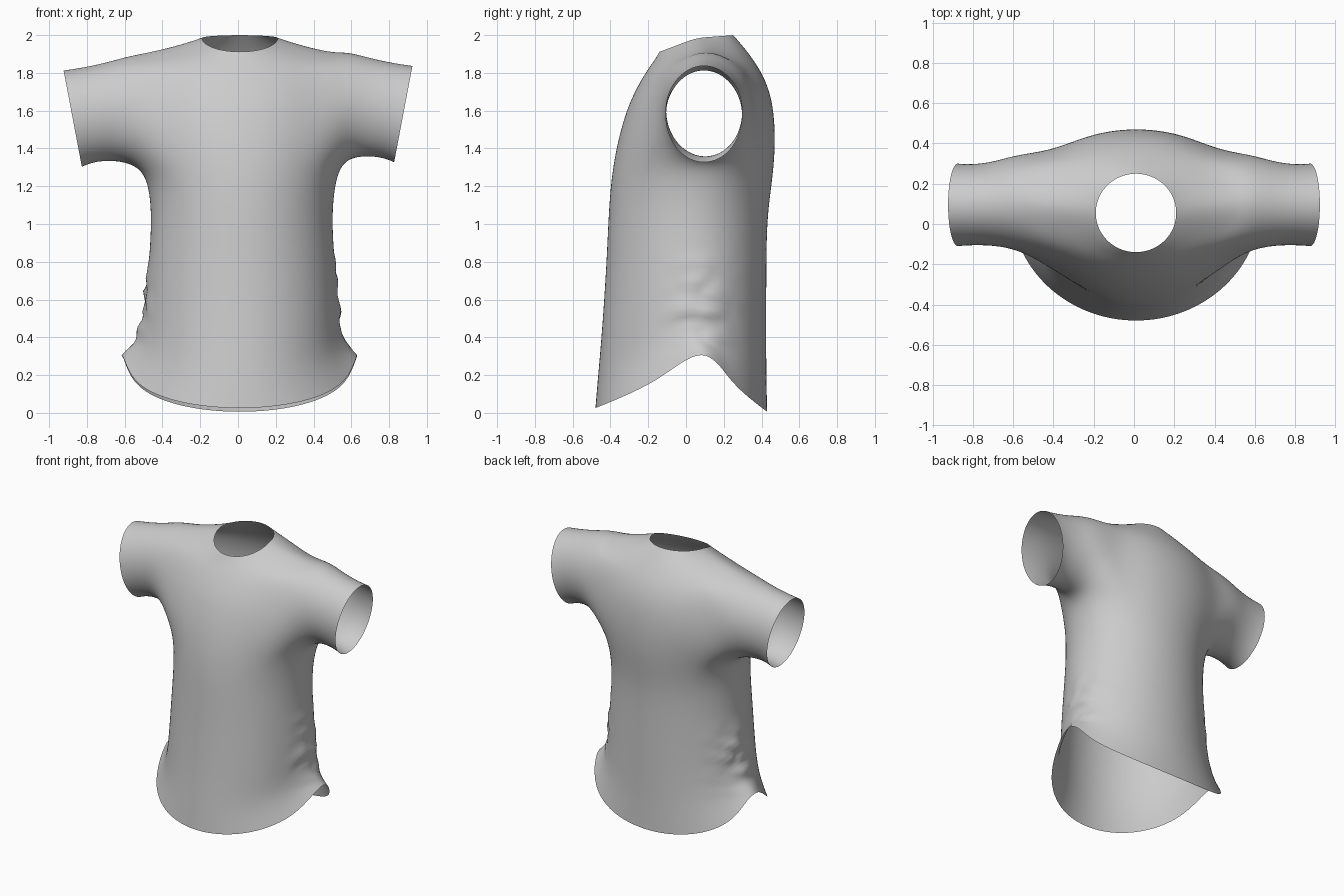
import bpy, bmesh, math
from mathutils import Vector, noise

cube = bpy.data.objects.get("Cube")
if cube:
    bpy.data.objects.remove(cube, do_unlink=True)

COLS = 16
SIDE = COLS // 4
cloth = bpy.data.materials.new("grey cloth")
cloth.use_nodes = True
grey = (0.6, 0.6, 0.6, 1)
cloth.diffuse_color = grey
cloth.node_tree.nodes["Principled BSDF"].inputs["Base Color"].default_value = grey

# Body rings: half width, front y, side y, back y, front z, side z, back z, drop exponent
BODY = [
    (0.62, -0.48, 0.10, 0.43, 0.02, 0.37, 0.00, 0.65),   # hem
    (0.53, -0.465, 0.08, 0.425, 0.20, 0.43, 0.20, 0.8),
    (0.51, -0.445, 0.05, 0.425, 0.42, 0.56, 0.42, 1),
    (0.49, -0.42, 0.04, 0.425, 0.80, 0.82, 0.80, 1),
    (0.475, -0.41, 0.05, 0.43, 1.05, 1.05, 1.05, 1),
    (0.50, -0.395, 0.08, 0.46, 1.25, 1.27, 1.25, 1),     # armpit
    (0.57, -0.36, 0.10, 0.475, 1.45, 1.45, 1.45, 1),
    (0.57, -0.30, 0.10, 0.46, 1.65, 1.65, 1.65, 1),
    (0.50, -0.22, 0.10, 0.41, 1.79, 1.92, 1.79, 1),      # shoulder
    (0.33, -0.17, 0.08, 0.32, 1.86, 1.95, 1.92, 1),
    (0.20, -0.14, 0.055, 0.25, 1.91, 1.985, 2.00, 1),    # neck
]
ARMPIT, SHOULDER = 5, 8

# Sleeve rings: top x, bottom x, centre y, centre z, y radius, z radius
SLEEVE = [
    (0.58, 0.58, 0.11, 1.62, 0.235, 0.28),
    (0.72, 0.70, 0.10, 1.605, 0.205, 0.255),
    (0.85, 0.78, 0.095, 1.585, 0.20, 0.25),
    (0.925, 0.825, 0.095, 1.57, 0.205, 0.255),
]


def body_ring(bm, hw, yf, ys, yb, zf, zs, zb, power):
    ring = []
    low = 0.02 if 0.5 < zs < 1.3 else 0.01
    for k in range(COLS):
        a = 2 * math.pi * k / COLS
        c = math.cos(a)
        y_end, z_end = (yf, zf) if c > 0 else (yb, zb)
        x = low + 1.025 * hw * math.sin(a)
        y = ys + 1.025 * abs(c) * (y_end - ys)
        z = zs + max(abs(c), 1e-6) ** power * (z_end - zs)
        ring.append(bm.verts.new((x, y, z)))
    return ring


def bridge(bm, a, b):
    n = len(a)
    for i in range(n):
        bm.faces.new((a[i], a[(i + 1) % n], b[(i + 1) % n], b[i]))


bm = bmesh.new()
rings = [body_ring(bm, *row) for row in BODY]

# Torso faces, leaving an armhole on each side
for r in range(len(rings) - 1):
    for k in range(COLS):
        in_hole = ARMPIT <= r < SHOULDER and (k % (COLS // 2)) in range(2, 6)
        if not in_hole:
            n = (k + 1) % COLS
            bm.faces.new((rings[r][k], rings[r][n], rings[r + 1][n], rings[r + 1][k]))

# Sleeves grown from the armholes, starting at the armpit and going round the front
for side in (1, -1):
    def at(r, step):
        return rings[r][(side * (SIDE + step)) % COLS]
    loop = [at(ARMPIT, s) for s in (0, -1)]
    loop += [at(r, -2) for r in range(ARMPIT, SHOULDER + 1)]
    loop += [at(SHOULDER, s) for s in (-1, 0, 1)]
    loop += [at(r, 2) for r in range(SHOULDER, ARMPIT - 1, -1)]
    loop += [at(ARMPIT, 1)]
    for xt, xb, cy, cz, ry, rz in SLEEVE:
        new = []
        for i in range(len(loop)):
            a = 2 * math.pi * i / len(loop)
            up = -math.cos(a)
            x = (xt + xb) / 2 + (xt - xb) / 2 * up
            z = cz + 1.033 * rz * up + 0.012 * side
            new.append(bm.verts.new((side * x, cy - 1.033 * ry * math.sin(a), z)))
        bridge(bm, loop, new)
        loop = new

bmesh.ops.recalc_face_normals(bm, faces=bm.faces)
mesh = bpy.data.meshes.new("shirt")
bm.to_mesh(mesh)
bm.free()
mesh.materials.append(cloth)
shirt = bpy.data.objects.new("shirt", mesh)
bpy.context.collection.objects.link(shirt)
bpy.context.view_layer.objects.active = shirt
shirt.select_set(True)

smooth = shirt.modifiers.new("smooth", 'SUBSURF')
smooth.levels = smooth.render_levels = 3
bpy.ops.object.modifier_apply(modifier=smooth.name)

# Crumpled cloth along the lower side seams
for v in shirt.data.vertices:
    x, y, z = v.co
    fade = max(0, 1 - abs(z - 0.56) / 0.3) * max(0, 1 - abs(y - 0.1) / 0.25)
    if abs(x) > 0.3 and fade > 0:
        bump = noise.noise(Vector((x * 3, y * 5, z * 11)))
        v.co.x += math.copysign(0.07 * fade * bump, x)

bpy.ops.object.shade_smooth_by_angle(angle=math.radians(50))
